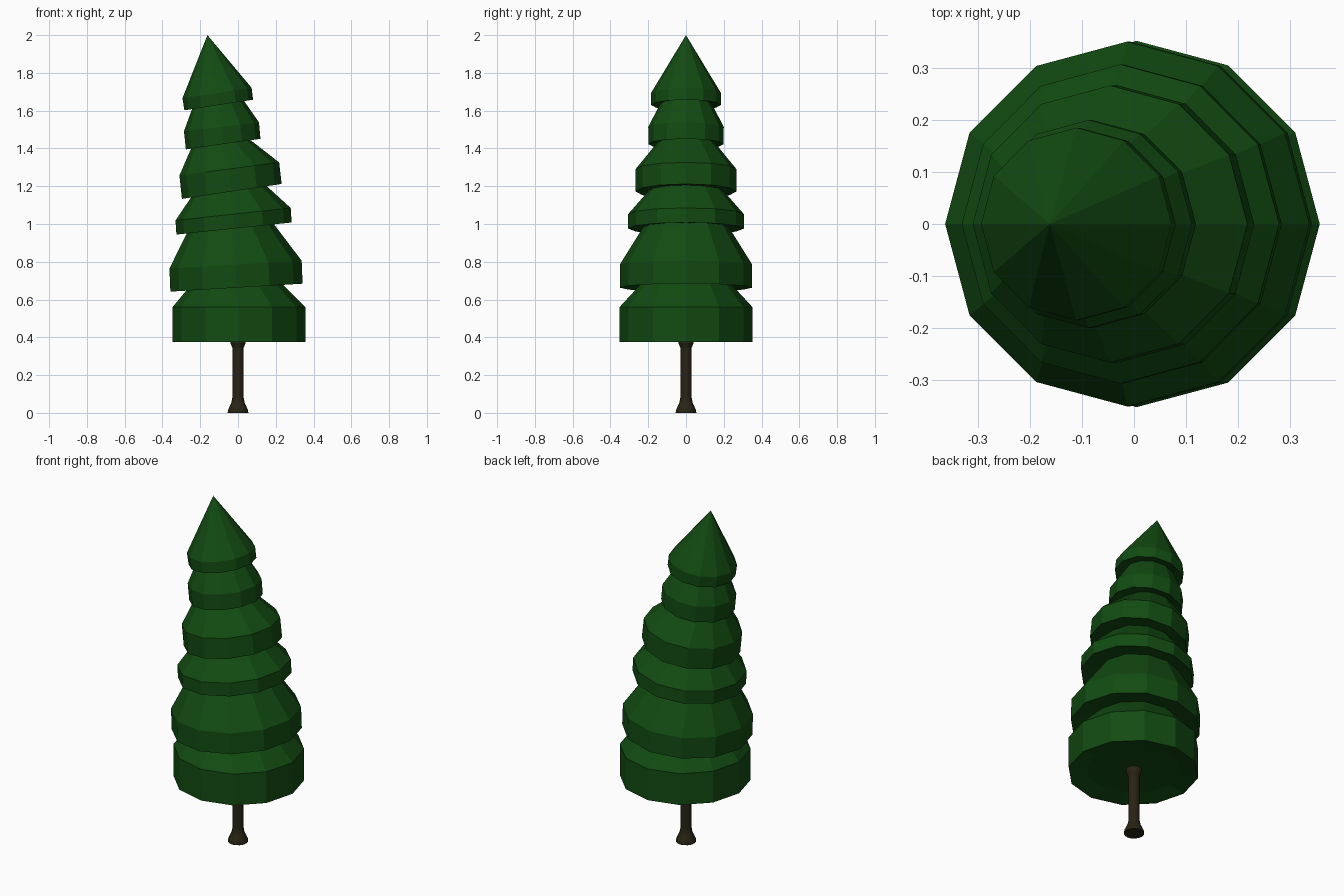
import bpy, bmesh, math
from mathutils import Vector

if "Cube" in bpy.data.objects:
    bpy.data.objects.remove(bpy.data.objects["Cube"])


def material(name, rgb):
    m = bpy.data.materials.new(name)
    m.diffuse_color = (*rgb, 1)
    m.use_nodes = True
    m.node_tree.nodes["Principled BSDF"].inputs["Base Color"].default_value = m.diffuse_color
    return m


def loft(name, rings, sides, mat, apex=None):
    """Skin tilted rings, each given by its left and right end: xl, zl, xr, zr."""
    bm = bmesh.new()
    loops = []
    for xl, zl, xr, zr in rings:
        c = Vector(((xl + xr) / 2, 0, (zl + zr) / 2))
        u = Vector(((xr - xl) / 2, 0, (zr - zl) / 2))
        v = Vector((0, u.length, 0))
        angles = [2 * math.pi * i / sides for i in range(sides)]
        loops.append([bm.verts.new(c + u * math.cos(a) + v * math.sin(a)) for a in angles])
    for lo, hi in zip(loops, loops[1:]):
        for i in range(sides):
            j = (i + 1) % sides
            bm.faces.new((lo[i], lo[j], hi[j], hi[i]))
    bm.faces.new(loops[0][::-1])
    if apex:
        tip = bm.verts.new(apex)
        for i in range(sides):
            bm.faces.new((loops[-1][i], loops[-1][(i + 1) % sides], tip))
    else:
        bm.faces.new(loops[-1])
    bmesh.ops.recalc_face_normals(bm, faces=bm.faces[:])
    me = bpy.data.meshes.new(name)
    bm.to_mesh(me)
    bm.free()
    me.materials.append(mat)
    ob = bpy.data.objects.new(name, me)
    bpy.context.collection.objects.link(ob)
    return ob


green = material("dark pine green", (0.006, 0.07, 0.006))
brown = material("dark bark brown", (0.022, 0.017, 0.006))

# Foliage: per tier an inner underside ring, the rim bottom and the rim top
tiers = [
    (-0.25, 0.395, 0.255, 0.395), (-0.347, 0.375, 0.357, 0.375), (-0.347, 0.56, 0.357, 0.56),
    (-0.262, 0.662, 0.225, 0.692), (-0.358, 0.642, 0.342, 0.684), (-0.363, 0.764, 0.337, 0.806),
    (-0.266, 0.962, 0.184, 1.007), (-0.326, 0.944, 0.284, 1.008), (-0.331, 1.019, 0.279, 1.085),
    (-0.247, 1.143, 0.146, 1.206), (-0.297, 1.133, 0.231, 1.212), (-0.310, 1.257, 0.218, 1.326),
    (-0.243, 1.412, 0.055, 1.453), (-0.276, 1.395, 0.119, 1.451), (-0.286, 1.491, 0.111, 1.538),
    (-0.240, 1.618, 0.027, 1.659), (-0.284, 1.602, 0.080, 1.658), (-0.294, 1.666, 0.072, 1.721),
]
loft("foliage", tiers, 12, green, apex=(-0.162, 0, 2.0))

# Trunk, flared at both ends
profile = [(0.055, 0), (0.053, 0.015), (0.035, 0.055), (0.03, 0.08),
           (0.03, 0.345), (0.04, 0.37), (0.045, 0.41)]
trunk = loft("trunk", [(-r, z, r, z) for r, z in profile], 16, brown)
